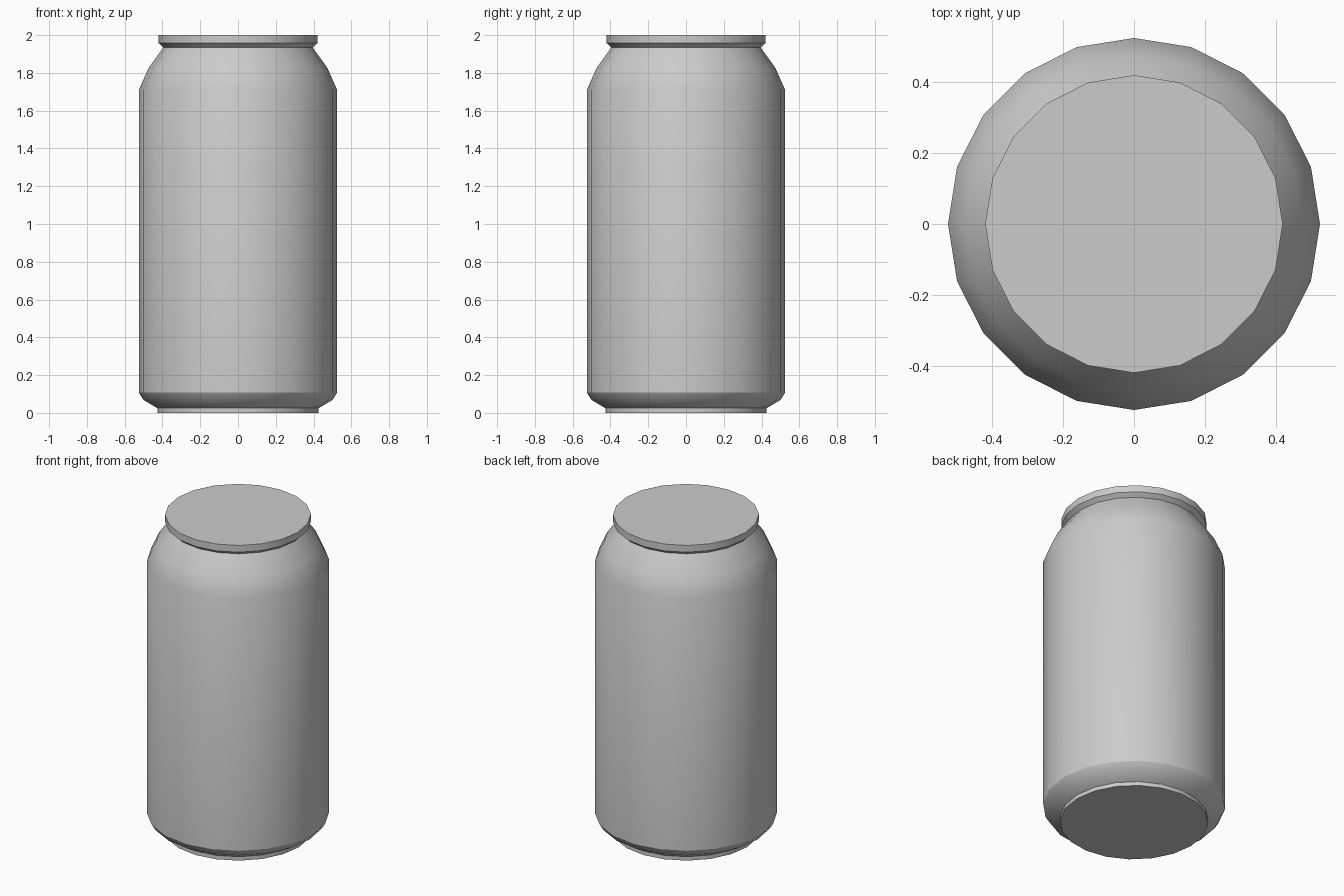
import bpy, bmesh
from math import cos, sin, pi, radians

if "Cube" in bpy.data.objects:
    bpy.data.objects.remove(bpy.data.objects["Cube"])

SIDES = 20


def lathe(name, profile):
    """Revolve (radius, height) points around z and cap both ends."""
    bm = bmesh.new()
    rings = [[bm.verts.new((r * cos(2 * pi * i / SIDES), r * sin(2 * pi * i / SIDES), z))
              for i in range(SIDES)] for r, z in profile]
    for low, high in zip(rings, rings[1:]):
        for i in range(SIDES):
            j = (i + 1) % SIDES
            bm.faces.new((low[i], low[j], high[j], high[i]))
    bm.faces.new(rings[0][::-1])
    bm.faces.new(rings[-1])
    mesh = bpy.data.meshes.new(name)
    bm.to_mesh(mesh)
    bm.free()
    obj = bpy.data.objects.new(name, mesh)
    bpy.context.collection.objects.link(obj)
    bpy.ops.object.select_all(action='DESELECT')
    obj.select_set(True)
    bpy.context.view_layer.objects.active = obj
    bpy.ops.object.shade_smooth_by_angle(angle=radians(30))
    return obj


# One closed shell: foot, bevelled base, straight wall, shoulder, neck and rim
lathe("can_body", [
    (0.427, 0.0), (0.427, 0.025),
    (0.50, 0.068), (0.525, 0.108),
    (0.525, 1.71), (0.474, 1.825), (0.395, 1.935),
    (0.42, 1.957), (0.42, 2.0),
])
